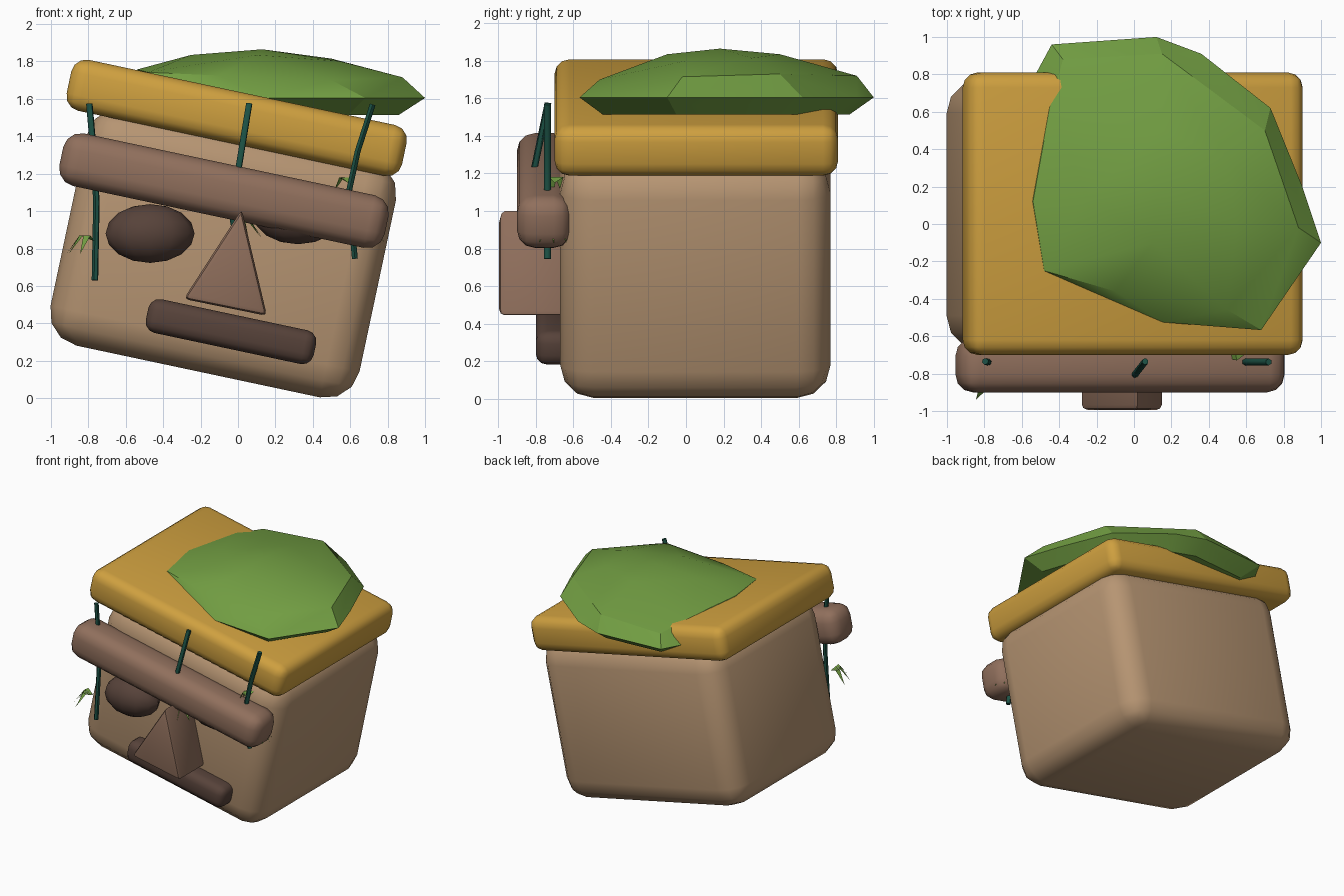
import bpy, bmesh, math
from mathutils import Matrix, Vector

if "Cube" in bpy.data.objects:
    bpy.data.objects.remove(bpy.data.objects["Cube"])

TILT = Matrix.Rotation(math.radians(12), 4, 'Y')


def material(name, rgb):
    m = bpy.data.materials.new(name)
    m.diffuse_color = (*rgb, 1)
    m.use_nodes = True
    m.node_tree.nodes["Principled BSDF"].inputs["Base Color"].default_value = m.diffuse_color
    return m


TAN = material("tan", (0.47, 0.30, 0.17))
BROWN = material("brown", (0.28, 0.16, 0.108))
DARK = material("dark_brown", (0.095, 0.055, 0.042))
GOLD = material("gold", (0.62, 0.35, 0.05))
GREEN = material("leaf_green", (0.17, 0.345, 0.056))
VINE = material("vine_green", (0.012, 0.085, 0.06))


def finish(ob, mat, angle=40):
    ob.data.materials.clear()
    ob.data.materials.append(mat)
    bpy.ops.object.select_all(action='DESELECT')
    bpy.context.view_layer.objects.active = ob
    ob.select_set(True)
    bpy.ops.object.shade_smooth_by_angle(angle=math.radians(angle))
    return ob


def from_bmesh(name, bm, mat, angle=40):
    bmesh.ops.recalc_face_normals(bm, faces=bm.faces)
    me = bpy.data.meshes.new(name)
    bm.to_mesh(me)
    bm.free()
    ob = bpy.data.objects.new(name, me)
    bpy.context.collection.objects.link(ob)
    return finish(ob, mat, angle)


def round_edges(bm, r, segments):
    bmesh.ops.bevel(bm, geom=bm.edges[:], offset=r, segments=segments,
                    profile=0.5, affect='EDGES', clamp_overlap=True)


def tilted_box(name, lo, hi, r, mat, segments=3):
    """Rounded box given in the tilted frame."""
    lo, hi = Vector(lo), Vector(hi)
    bm = bmesh.new()
    bmesh.ops.create_cube(bm, size=1)
    bmesh.ops.scale(bm, vec=hi - lo, verts=bm.verts)
    bmesh.ops.translate(bm, vec=(lo + hi) / 2, verts=bm.verts)
    round_edges(bm, r, segments)
    bmesh.ops.transform(bm, matrix=TILT, verts=bm.verts)
    return from_bmesh(name, bm, mat)


# Head block, top slab, brow and mouth
tilted_box("head", (-1.083, -0.67, 0.095), (0.606, 0.77, 1.39), 0.18, TAN)
tilted_box("top_slab", (-1.235, -0.70, 1.325), (0.598, 0.81, 1.603), 0.08, GOLD)
tilted_box("brow", (-1.193, -0.90, 0.926), (0.585, -0.61, 1.213), 0.095, BROWN)
tilted_box("mouth", (-0.569, -0.80, 0.248), (0.348, -0.60, 0.432), 0.06, DARK)

# Nose: rounded triangular prism
bm = bmesh.new()
front = [bm.verts.new((x, -0.995, z)) for x, z in
         ((-0.29, 0.53), (0.155, 0.44), (0.02, 1.01))]
face = bm.faces.new(front)
ext = bmesh.ops.extrude_face_region(bm, geom=[face])
bmesh.ops.translate(bm, vec=(0, 0.39, 0),
                    verts=[v for v in ext["geom"] if isinstance(v, bmesh.types.BMVert)])
bmesh.ops.recalc_face_normals(bm, faces=bm.faces)
round_edges(bm, 0.028, 2)
from_bmesh("nose", bm, BROWN)

# Eyes
for name, x, z in (("left_eye", -0.47, 0.88), ("right_eye", 0.32, 0.98)):
    bm = bmesh.new()
    bmesh.ops.create_uvsphere(bm, u_segments=12, v_segments=8, radius=1)
    bmesh.ops.scale(bm, vec=(0.238, 0.15, 0.157), verts=bm.verts)
    bmesh.ops.translate(bm, vec=(x, -0.72, z), verts=bm.verts)
    from_bmesh(name, bm, DARK)

# Foliage: faceted mound with a flat underside
crown = [(0.13, 0.18, 1.865), (-0.25, 0.15, 1.835), (0.1, -0.1, 1.835),
         (0.5, 0.35, 1.815), (0.15, 0.5, 1.835), (0.55, 0.0, 1.80),
         (-0.54, 0.12, 1.757), (-0.45, 0.62, 1.737), (-0.48, -0.25, 1.742),
         (-0.1, -0.36, 1.725), (0.5, -0.46, 1.70), (0.88, -0.02, 1.715),
         (0.7, 0.5, 1.73), (0.15, 0.91, 1.72), (-0.38, 0.88, 1.69)]
rim = [(-0.44, 0.96), (0.12, 1.0), (0.36, 0.91), (0.73, 0.62), (0.9, 0.2),
       (1.0, -0.1), (0.68, -0.567), (0.15, -0.525), (-0.08, -0.44),
       (-0.4, -0.335), (-0.56, -0.2), (-0.64, 0.12), (-0.57, 0.72)]
bm = bmesh.new()
for p in crown:
    bm.verts.new(p)
mid = Vector((0.13, 0.2))
for x, y in rim:
    bm.verts.new((x, y, 1.605))
    bx, by = mid + (Vector((x, y)) - mid) * 0.84
    bm.verts.new((bx, by, 1.515))
hull = bmesh.ops.convex_hull(bm, input=bm.verts[:])
inner = {v for v in hull["geom_interior"] if isinstance(v, bmesh.types.BMVert)}
bmesh.ops.delete(bm, geom=list(inner), context='VERTS')
from_bmesh("foliage", bm, GREEN, 20)

# Hanging vines threaded through the brow
paths = {
    "left_vine": [(-0.795, -0.735, 1.575), (-0.775, -0.74, 1.35),
                  (-0.757, -0.755, 1.05), (-0.765, -0.78, 0.63)],
    "middle_vine": [(0.06, -0.735, 1.575), (0.005, -0.805, 1.24),
                    (-0.03, -0.76, 0.97), (-0.005, -0.73, 0.84)],
    "right_vine": [(0.72, -0.738, 1.57), (0.64, -0.738, 1.32),
                   (0.592, -0.738, 1.1), (0.625, -0.738, 0.745)],
}
for name, pts in paths.items():
    cu = bpy.data.curves.new(name, 'CURVE')
    cu.dimensions = '3D'
    cu.bevel_depth = 0.018
    cu.bevel_resolution = 1
    cu.use_fill_caps = True
    sp = cu.splines.new('POLY')
    sp.points.add(len(pts) - 1)
    for sp_pt, p in zip(sp.points, pts):
        sp_pt.co = (*p, 1)
    ob = bpy.data.objects.new(name, cu)
    bpy.context.collection.objects.link(ob)
    bpy.ops.object.select_all(action='DESELECT')
    bpy.context.view_layer.objects.active = ob
    ob.select_set(True)
    bpy.ops.object.convert(target='MESH')
    finish(bpy.context.view_layer.objects.active, VINE, 60)

# Leaf sprigs: arched blades fanning out from a point on each vine
sprigs = {
    "left_leaves": ((-0.77, -0.81, 0.84), (170, 205, 240), 0.15),
    "middle_leaves": ((-0.02, -0.76, 0.93), (-20, -60, 10), 0.15),
    "right_upper_leaves": ((0.59, -0.70, 1.15), (150, 100, 190), 0.09),
    "right_lower_leaves": ((0.64, -0.73, 0.90), (10, 40, -20), 0.15),
}
for name, (base, angles, length) in sprigs.items():
    bm = bmesh.new()
    for a in angles:
        d = Vector((math.cos(math.radians(a)), math.sin(math.radians(a)), 0))
        side = Vector((-d.y, d.x, 0)) * 0.022
        mid_pt = Vector(base) + d * length * 0.5 + Vector((0, 0, 0.03))
        tip = Vector(base) + d * length + Vector((0, 0, -0.07))
        b, l, r, t = [bm.verts.new(p) for p in
                      (Vector(base), mid_pt + side, mid_pt - side, tip)]
        bm.faces.new((b, r, l))
        bm.faces.new((l, r, t))
    from_bmesh(name, bm, GREEN, 20)
